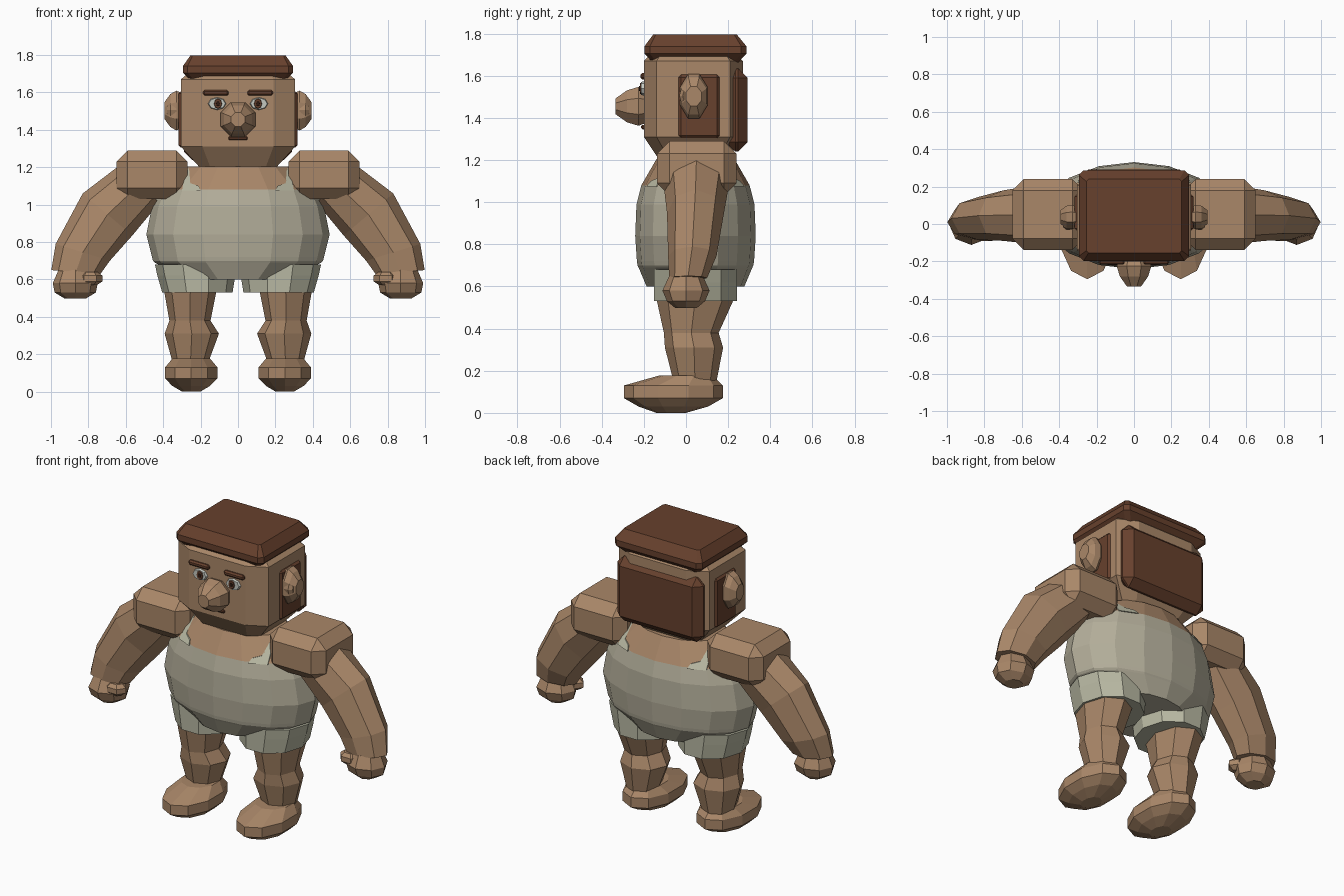
import bpy, bmesh, math
from mathutils import Vector

if "Cube" in bpy.data.objects:
    bpy.data.objects.remove(bpy.data.objects["Cube"])


def material(name, rgb):
    m = bpy.data.materials.new(name)
    m.diffuse_color = (*rgb, 1)
    m.use_nodes = True
    m.node_tree.nodes["Principled BSDF"].inputs["Base Color"].default_value = m.diffuse_color
    return m


SKIN = material("skin brown", (0.40, 0.243, 0.140))
HAIR = material("hair brown", (0.135, 0.052, 0.026))
SHIRT = material("shirt grey", (0.455, 0.425, 0.325))
SHORTS = material("shorts pale grey", (0.475, 0.475, 0.36))
WHITE = material("eye white", (0.56, 0.58, 0.53))
DARK = material("pupil dark", (0.03, 0.012, 0.007))


def finish(name, bm, *mats):
    bmesh.ops.recalc_face_normals(bm, faces=bm.faces[:])
    me = bpy.data.meshes.new(name)
    bm.to_mesh(me)
    bm.free()
    for m in mats:
        me.materials.append(m)
    ob = bpy.data.objects.new(name, me)
    bpy.context.collection.objects.link(ob)
    return ob


def loft(name, rings, *mats):
    """Skin a list of equal-length point rings and cap both ends."""
    bm = bmesh.new()
    loops = [[bm.verts.new(p) for p in r] for r in rings]
    n = len(loops[0])
    for a, b in zip(loops, loops[1:]):
        for i in range(n):
            j = (i + 1) % n
            bm.faces.new((a[i], a[j], b[j], b[i]))
    bm.faces.new(loops[0])
    bm.faces.new(loops[-1])
    return finish(name, bm, *mats)


def ring(c, u, v, n=8, turn=0.0):
    c, u, v = Vector(c), Vector(u), Vector(v)
    angles = [2 * math.pi * (i + turn) / n for i in range(n)]
    return [c + u * math.cos(a) + v * math.sin(a) for a in angles]


def flat_ring(x, y, z, rx, ry, n=8, turn=0.0):
    return ring((x, y, z), (rx, 0, 0), (0, ry, 0), n, turn)


def cut_rect(z, w, y0, y1, cx, cy):
    """Rectangle with cut corners, at height z."""
    return [(w, y0 + cy, z), (w, y1 - cy, z), (w - cx, y1, z), (cx - w, y1, z),
            (-w, y1 - cy, z), (-w, y0 + cy, z), (cx - w, y0, z), (w - cx, y0, z)]


def box(name, lo, hi, bevel, mat):
    bm = bmesh.new()
    bmesh.ops.create_cube(bm, size=1)
    for v in bm.verts:
        v.co = [(a + b) / 2 + k * (b - a) for a, b, k in zip(lo, hi, v.co)]
    if bevel:
        bmesh.ops.bevel(bm, geom=bm.edges[:], offset=bevel, segments=1,
                        profile=0.5, affect='EDGES')
    return finish(name, bm, mat)


def side_box(name, s, lo, hi, bevel, mat):
    xs = sorted((s * lo[0], s * hi[0]))
    return box(name, (xs[0], *lo[1:]), (xs[1], *hi[1:]), bevel, mat)


# Torso: skin above the shirt neckline
TORSO = [(0.60, 0.28, 0.232), (0.69, 0.445, 0.270), (0.70, 0.455, 0.275),
         (0.72, 0.46, 0.278), (0.84, 0.49, 0.286), (0.99, 0.46, 0.28),
         (1.08, 0.42, 0.257), (1.205, 0.28, 0.185)]
CY = 0.045
torso = loft("torso", [flat_ring(0, CY, z, rx, ry, 16) for z, rx, ry in TORSO],
             SHIRT, SKIN)
for p in torso.data.polygons:
    p.material_index = 1 if p.center.z > 1.08 else 0


def chest_y(x, z, front, lift):
    t = (z - 1.08) / 0.125
    rx, ry = 0.42 - 0.14 * t, 0.257 - 0.072 * t
    return CY - front * (ry * math.sqrt(max(0, 1 - (x / rx) ** 2)) + lift)


# Shirt straps, front and back
for s, side in ((1, "left"), (-1, "right")):
    for front, place in ((1, "front"), (-1, "back")):
        outline = [(0.20, 1.075), (0.30, 1.075), (0.285, 1.15), (0.262, 1.2), (0.255, 1.115),
                   (0.21, 1.10)]
        loft(f"{side}_{place}_strap",
             [[(s * x, chest_y(x, z, front, k), z) for x, z in outline]
              for k in (-0.004, 0.004)], SHORTS)

# Head with cut corners and a narrowing jaw
loft("head", [cut_rect(1.205, 0.21, -0.13, 0.20, 0.06, 0.05),
              cut_rect(1.31, 0.305, -0.2, 0.27, 0.115, 0.06),
              cut_rect(1.67, 0.305, -0.2, 0.27, 0.115, 0.06),
              cut_rect(1.70, 0.27, -0.17, 0.24, 0.10, 0.05)], SKIN)

# Hair: top slab, back block, side panels
loft("top_hair", [cut_rect(1.66, 0.25, -0.155, 0.245, 0.02, 0.02),
                  cut_rect(1.705, 0.295, -0.197, 0.287, 0.025, 0.025),
                  cut_rect(1.74, 0.295, -0.197, 0.287, 0.025, 0.025),
                  cut_rect(1.797, 0.255, -0.155, 0.24, 0.012, 0.012)], HAIR)
box("back_hair", (-0.29, 0.19, 1.24), (0.29, 0.292, 1.635), 0.045, HAIR)

# Nose and mouth
loft("nose", [ring((0, y, 1.455), (r, 0, 0), (0, 0, r), 8, 0.5) for y, r in
              ((-0.19, 0.085), (-0.225, 0.1), (-0.28, 0.082), (-0.335, 0.04))], SKIN)
box("mouth", (-0.052, -0.213, 1.345), (0.052, -0.19, 1.367), 0.007, HAIR)


def disc(name, x, z, rx, rz, y0, y1, mat):
    loft(name, [ring((x, y, z), (rx * k, 0, 0), (0, 0, rz * k))
                for y, k in ((y0, 1), (y1, 0.85))], mat)


for s, side in ((1, "left"), (-1, "right")):
    # Face details
    disc(f"{side}_eye", s * 0.112, 1.54, 0.052, 0.036, -0.19, -0.214, WHITE)
    disc(f"{side}_iris", s * 0.107, 1.54, 0.023, 0.029, -0.21, -0.219, HAIR)
    disc(f"{side}_pupil", s * 0.107, 1.54, 0.011, 0.014, -0.215, -0.222, DARK)
    side_box(f"{side}_brow", s, (0.05, -0.217, 1.583), (0.187, -0.18, 1.613), 0.009, HAIR)
    side_box(f"{side}_side_hair", s, (0.27, -0.035, 1.305), (0.317, 0.16, 1.605), 0.012, HAIR)

    # Ear
    loft(f"{side}_ear", [ring((s * x, 0.037, 1.503), (0, ry, 0), (0, 0, rz), 8, 0.5)
                         for x, ry, rz in ((0.295, 0.055, 0.10), (0.33, 0.07, 0.115),
                                           (0.362, 0.065, 0.095), (0.392, 0.04, 0.05))], SKIN)
    loft(f"{side}_ear_knob", [ring((s * x, 0.0, 1.505), (0, r, 0), (0, 0, r * 1.5))
                              for x, r in ((0.33, 0.03), (0.36, 0.032), (0.38, 0.016))], SKIN)

    # Shoulder block
    side_box(f"{side}_shoulder", s, (0.27, -0.138, 1.03), (0.65, 0.24, 1.29), 0.06, SKIN)

    # Arm: outer and inner edge (x, z), centre y, half depth
    arm = []
    for xo, zo, xi, zi, y, ry in ((0.62, 1.22, 0.42, 1.01, 0.05, 0.16),
                                  (0.83, 1.06, 0.565, 0.835, 0.045, 0.135),
                                  (0.975, 0.79, 0.685, 0.70, 0.03, 0.115),
                                  (0.998, 0.65, 0.735, 0.63, 0.01, 0.09)):
        arm.append(ring((s * (xo + xi) / 2, y, (zo + zi) / 2),
                        (s * (xo - xi) / 2, 0, (zo - zi) / 2), (0, ry, 0)))
    loft(f"{side}_arm", arm, SKIN)

    # Hand and thumb
    loft(f"{side}_hand", [flat_ring(s * 0.87, 0, z, rx, ry) for z, rx, ry in
                          ((0.497, 0.055, 0.05), (0.53, 0.11, 0.09), (0.58, 0.12, 0.112),
                           (0.65, 0.09, 0.08))], SKIN)
    loft(f"{side}_thumb", [flat_ring(s * 0.79, -0.045, z, r, r * 0.8, 6) for z, r in
                           ((0.57, 0.035), (0.59, 0.065), (0.62, 0.065), (0.64, 0.04))], SKIN)

    # Shorts leg
    loft(f"{side}_shorts_leg", [flat_ring(s * x, CY, z, rx, 0.207, 10) for x, z, rx in
                                ((0.217, 0.53, 0.188), (0.223, 0.62, 0.208),
                                 (0.228, 0.68, 0.216))], SHORTS)

    # Leg with a bulging knee
    loft(f"{side}_leg", [flat_ring(s * x, y, z, rx, ry) for x, y, z, rx, ry in
                         ((0.255, 0.043, 0.14, 0.09, 0.10), (0.247, 0.038, 0.31, 0.145, 0.138),
                          (0.257, 0.025, 0.38, 0.11, 0.13), (0.255, 0.045, 0.55, 0.142, 0.187))],
         SKIN)

    # Foot
    loft(f"{side}_foot", [flat_ring(s * 0.25, y, z, rx, ry, 10, 0.5) for y, z, rx, ry in
                          ((-0.07, 0.0, 0.05, 0.07), (-0.06, 0.03, 0.105, 0.165),
                           (-0.06, 0.07, 0.147, 0.235), (-0.06, 0.13, 0.147, 0.235),
                           (0.0, 0.178, 0.105, 0.125))], SKIN)
